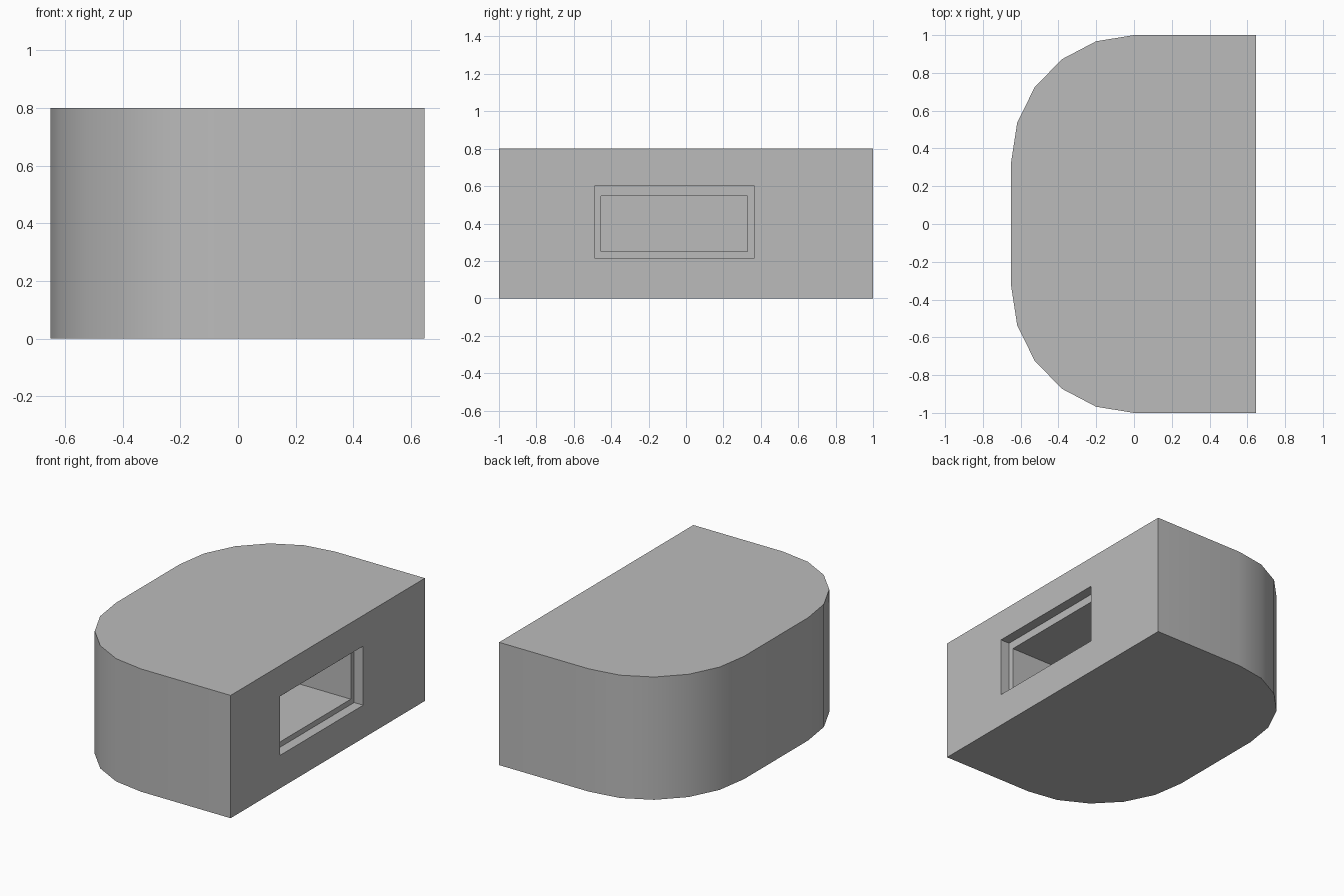
import bpy, bmesh
from math import cos, sin, pi

cube = bpy.data.objects.get("Cube")
if cube:
    bpy.data.objects.remove(cube, do_unlink=True)

grey = bpy.data.materials.new("plain grey")
grey.use_nodes = True
colour = (0.5, 0.5, 0.5, 1)
grey.diffuse_color = colour
grey.node_tree.nodes["Principled BSDF"].inputs["Base Color"].default_value = colour

FRONT, HEIGHT, STEPS = 0.647, 0.8, 5
RX, RY, FLAT = 0.65, 0.67, 0.33      # rounded corner radii, half of straight rear wall

bm = bmesh.new()


def ring(x, y0, y1, z0, z1):
    """Rectangle of vertices facing +x."""
    return [bm.verts.new((x, y, z)) for y, z in ((y0, z0), (y1, z0), (y1, z1), (y0, z1))]


def bridge(a, b):
    """Quads between two matching rectangles."""
    for i in range(4):
        j = (i + 1) % 4
        bm.faces.new((a[i], a[j], b[j], b[i]))


# Body outline: straight sides with two rounded rear corners
corner = [(-RX * sin(i * pi / 2 / STEPS), FLAT + RY * cos(i * pi / 2 / STEPS))
          for i in range(STEPS + 1)]
outline = corner + [(x, -y) for x, y in reversed(corner)]

# Flat face with a stepped frame and a deep pocket
face = ring(FRONT, -1, 1, 0, HEIGHT)
rings = [face,
         ring(FRONT, -0.49, 0.365, 0.215, 0.6),
         ring(FRONT - 0.065, -0.49, 0.365, 0.215, 0.6),
         ring(FRONT - 0.065, -0.455, 0.33, 0.25, 0.547),
         ring(-0.25, -0.455, 0.33, 0.25, 0.547)]
for a, b in zip(rings, rings[1:]):
    bridge(a, b)
bm.faces.new(rings[-1])

# Outer wall, floor and roof
low = [face[1]] + [bm.verts.new((x, y, 0)) for x, y in outline] + [face[0]]
high = [face[2]] + [bm.verts.new((x, y, HEIGHT)) for x, y in outline] + [face[3]]
for i in range(len(low) - 1):
    bm.faces.new((low[i], low[i + 1], high[i + 1], high[i]))
bm.faces.new(low)
bm.faces.new(high)
bmesh.ops.recalc_face_normals(bm, faces=bm.faces)

mesh = bpy.data.meshes.new("rounded_block")
bm.to_mesh(mesh)
bm.free()
mesh.materials.append(grey)
block = bpy.data.objects.new("rounded_block", mesh)
bpy.context.collection.objects.link(block)

# Smooth the rounded wall, keep corners crisp
bpy.ops.object.select_all(action="DESELECT")
block.select_set(True)
bpy.context.view_layer.objects.active = block
bpy.ops.object.shade_smooth_by_angle(angle=pi / 6)
